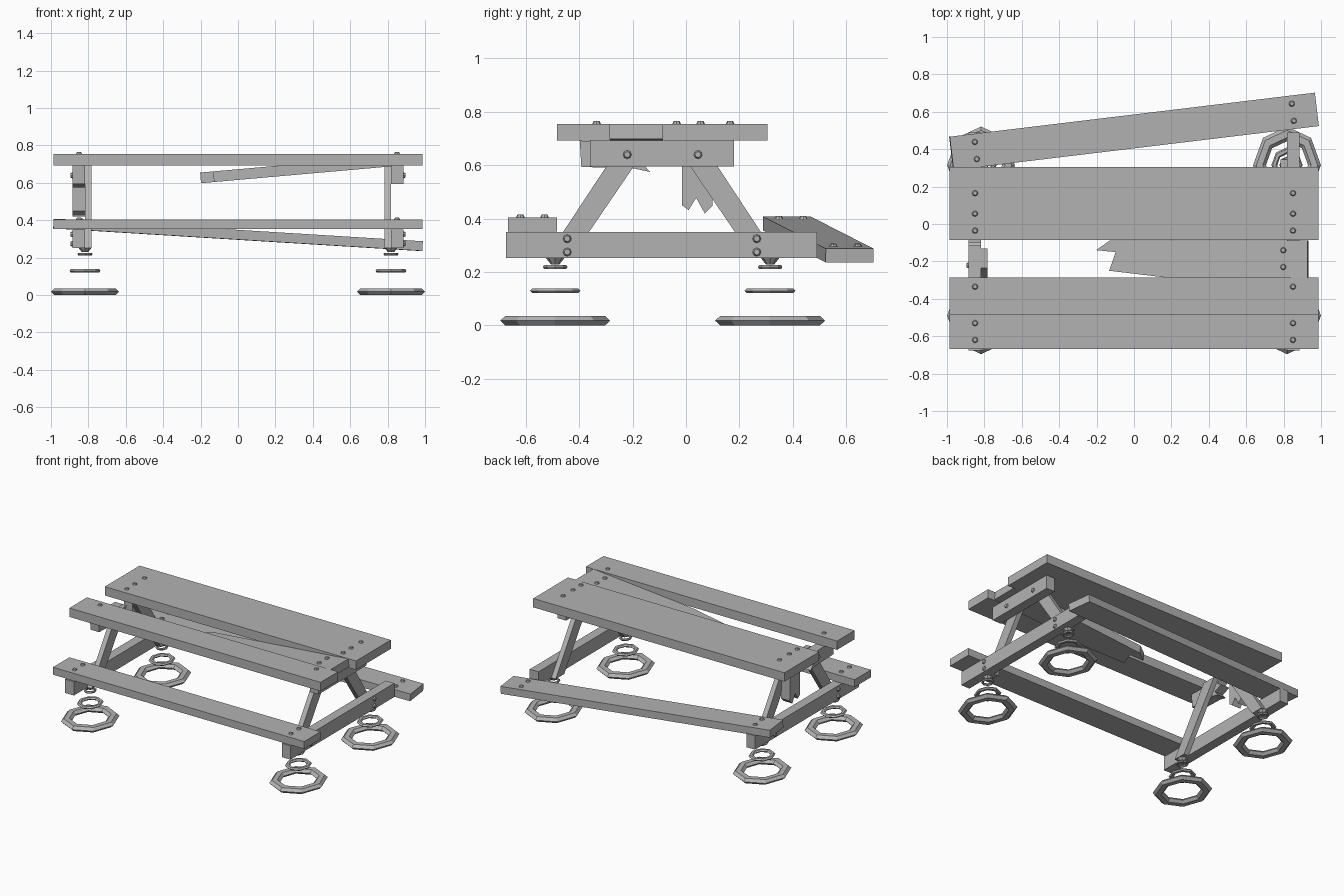
import bpy, bmesh, math
from mathutils import Matrix, Vector

cube = bpy.data.objects.get("Cube")
if cube:
    bpy.data.objects.remove(cube, do_unlink=True)

grey = bpy.data.materials.new("weathered_grey")
grey.use_nodes = True
grey.diffuse_color = (0.45, 0.45, 0.45, 1)
grey.node_tree.nodes["Principled BSDF"].inputs["Base Color"].default_value = (0.45, 0.45, 0.45, 1)


def finish(name, bm, matrix=None):
    bmesh.ops.recalc_face_normals(bm, faces=bm.faces)
    mesh = bpy.data.meshes.new(name)
    bm.to_mesh(mesh)
    bm.free()
    mesh.materials.append(grey)
    obj = bpy.data.objects.new(name, mesh)
    if matrix:
        obj.matrix_world = matrix
    bpy.context.collection.objects.link(obj)
    return obj


def prism(name, points, axis, lo, hi, matrix=None):
    """Extrude an outline along x (points are y, z) or z (points are x, y)."""
    bm = bmesh.new()
    place = (lambda a, b, t: (t, a, b)) if axis == "x" else (lambda a, b, t: (a, b, t))
    face = bm.faces.new([bm.verts.new(place(a, b, lo)) for a, b in points])
    out = bmesh.ops.extrude_face_region(bm, geom=[face])
    verts = [v for v in out["geom"] if isinstance(v, bmesh.types.BMVert)]
    bmesh.ops.translate(bm, verts=verts, vec=Vector(place(0, 0, hi - lo)))
    return finish(name, bm, matrix)


def box(name, x0, x1, y0, y1, z0, z1, matrix=None):
    return prism(name, [(x0, y0), (x1, y0), (x1, y1), (x0, y1)], "z", z0, z1, matrix)


def bolt(name, location, side=0, matrix=None):
    """Low domed bolt head; side 0 faces up, otherwise faces +x or -x."""
    bm = bmesh.new()
    turn = Matrix.Rotation(side * math.pi / 2, 4, "Y")
    bmesh.ops.create_cone(bm, cap_ends=True, segments=8, radius1=0.018, radius2=0.011,
                          depth=0.014, matrix=Matrix.Translation(location) @ turn)
    return finish(name, bm, matrix)


END = 0.987
TOP = 0.755

# Table top planks
for name, y0, y1, bolts in (("front_top_plank", -0.483, -0.285, (-0.335, -0.435)),
                            ("middle_top_plank", -0.085, 0.11, (-0.035, 0.055)),
                            ("rear_top_plank", 0.11, 0.305, (0.165,))):
    box(name, -END, END, y0, y1, 0.692, TOP)
    for side in (-1, 1):
        for y in bolts:
            if y > -0.4:
                bolt(name + "_bolt", (side * 0.85, y, TOP + 0.003))

# Snapped top plank, sagging into the gap
sag = Matrix.Translation((0.933, 0, 0.698)) @ Matrix.Rotation(-0.088, 4, "Y")
prism("broken_top_plank", [(0, -0.285), (0, -0.087), (-1.06, -0.087), (-1.135, -0.14),
                           (-1.03, -0.15), (-1.065, -0.25), (-0.77, -0.285)],
      "z", 0, 0.057, sag)
for y in (-0.23, -0.14):
    bolt("broken_plank_bolt", (-0.13, y, 0.06), 0, sag)

# Front bench
box("front_bench", -END, END, -0.667, -0.483, 0.352, 0.405)
for side in (-1, 1):
    for y in (-0.62, -0.53):
        bolt("front_bench_bolt", (side * 0.85, y, 0.408))

# Rear bench, slipped off its support at one end
slip = (Matrix.Translation((0, 0.495, 0.322)) @ Matrix.Rotation(0.12, 4, "Z")
        @ Matrix.Rotation(0.061, 4, "Y"))
box("rear_bench", -0.985, 0.985, -0.09, 0.09, -0.026, 0.026, slip)
for side in (-1, 1):
    for y in (-0.046, 0.046):
        bolt("rear_bench_bolt", (side * 0.855, y, 0.029), 0, slip)

# Lower beams and slanted legs at both ends
MID = -0.09
for side in (-1, 1):
    inner, outer = side * 0.817, side * 0.885
    box("lower_beam", inner, outer, -0.675, 0.49, 0.252, 0.35)
    for flip in (-1, 1):
        outline = [(MID + flip * d, z) for d, z in
                   ((0.435, 0.252), (0.34, 0.252), (0.04, 0.692), (0.145, 0.692))]
        prism("leg", outline, "x", side * 0.782, inner)
        for z in (0.275, 0.325):
            bolt("lower_beam_bolt", (outer + side * 0.003, MID + flip * 0.355, z), side)

# Whole upper beam
box("upper_beam", 0.817, 0.885, -0.36, 0.18, 0.595, 0.692)
for y in (-0.22, 0.045):
    bolt("upper_beam_bolt", (0.888, y, 0.64), 1)

# Snapped upper beam: tilted stub and hanging fragment
prism("broken_beam_stub", [(-0.398, 0.692), (-0.392, 0.594), (-0.19, 0.587), (-0.135, 0.575),
                           (-0.165, 0.61), (-0.10, 0.635), (-0.14, 0.66), (-0.115, 0.685)],
      "x", -0.885, -0.817)
prism("broken_beam_fragment", [(-0.015, 0.69), (-0.015, 0.45), (0.01, 0.432), (0.038, 0.478),
                               (0.07, 0.42), (0.1, 0.45), (0.09, 0.69)],
      "x", -0.885, -0.817)
for y in (-0.22, 0.04):
    bolt("broken_beam_bolt", (-0.888, y, 0.64), -1)


def ring(name, x, y, z, radius, height):
    """Flattened eight-sided ring with a hexagonal section."""
    bm = bmesh.new()
    loops = []
    for i in range(8):
        a = i * math.tau / 8
        loop = []
        for j in range(6):
            b = j * math.tau / 6
            r = radius * (0.81 + 0.19 * math.cos(b))
            loop.append(bm.verts.new((x + 0.88 * r * math.cos(a), y + r * math.sin(a),
                                      z + height * 0.577 * math.sin(b))))
        loops.append(loop)
    for i in range(8):
        p, q = loops[i], loops[(i + 1) % 8]
        for j in range(6):
            k = (j + 1) % 6
            bm.faces.new((p[j], q[j], q[k], p[k]))
    return finish(name, bm)


# Floating rings and nozzle under each corner
for x in (-0.818, 0.818):
    for y in (-0.49, 0.315):
        ring("large_ring", x, y, 0.018, 0.206, 0.036)
        ring("medium_ring", x, y, 0.13, 0.095, 0.018)
        ring("small_ring", x, y, 0.219, 0.046, 0.014)
        bm = bmesh.new()
        bmesh.ops.create_cone(bm, cap_ends=True, segments=8, radius1=0.016, radius2=0.035,
                              depth=0.024, matrix=Matrix.Translation((x, y, 0.241)))
        finish("nozzle", bm)
